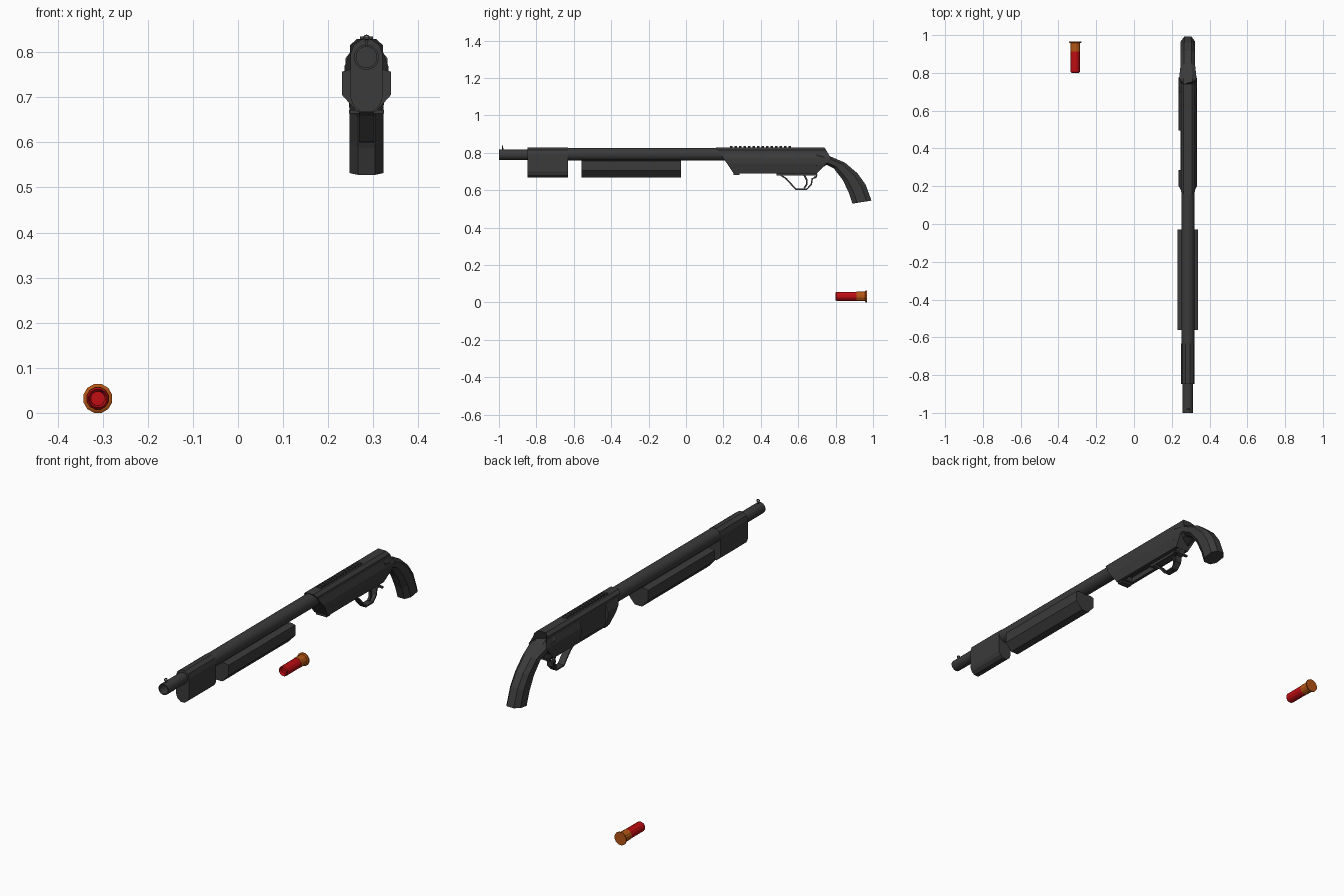
import bpy, bmesh, math
from mathutils import Vector

if "Cube" in bpy.data.objects:
    bpy.data.objects.remove(bpy.data.objects["Cube"])

CX = 0.285  # centre line of the gun


def material(name, rgb):
    m = bpy.data.materials.new(name)
    m.diffuse_color = (*rgb, 1)
    m.use_nodes = True
    m.node_tree.nodes["Principled BSDF"].inputs["Base Color"].default_value = m.diffuse_color
    return m


GUNMETAL = material("dark gunmetal", (0.043, 0.043, 0.043))
RED = material("shell red", (0.52, 0.004, 0.006))
BRASS = material("shell brass", (0.47, 0.095, 0.007))


def loft(name, rings, mat, closed=False, smooth=False):
    """Skin a list of equal-length rings; cap the ends unless closed."""
    bm = bmesh.new()
    rows = [[bm.verts.new(p) for p in r] for r in rings]
    n = len(rows[0])
    pairs = list(zip(rows, rows[1:])) + ([(rows[-1], rows[0])] if closed else [])
    for a, b in pairs:
        for i in range(n):
            j = (i + 1) % n
            bm.faces.new((a[i], a[j], b[j], b[i]))
    if not closed:
        bm.faces.new(rows[0])
        bm.faces.new(rows[-1])
    bmesh.ops.recalc_face_normals(bm, faces=bm.faces)
    me = bpy.data.meshes.new(name)
    bm.to_mesh(me)
    bm.free()
    me.materials.append(mat)
    ob = bpy.data.objects.new(name, me)
    bpy.context.collection.objects.link(ob)
    if smooth:
        bpy.ops.object.select_all(action='DESELECT')
        ob.select_set(True)
        bpy.context.view_layer.objects.active = ob
        bpy.ops.object.shade_smooth_by_angle(angle=math.radians(35))
    return ob


def lathe(name, x, z, profile, sides, mat, smooth=False):
    """Turn (radius, y) points about an axis along y."""
    rings = [[(x + r * math.sin(2 * math.pi * (i + .5) / sides), y,
               z + r * math.cos(2 * math.pi * (i + .5) / sides))
              for i in range(sides)] for r, y in profile]
    return loft(name, rings, mat, smooth=smooth)


def prism(name, half, front, rear, mat=GUNMETAL):
    """Extrude a mirrored (half width, z) section along y; ends may slant with z."""
    sec = [(CX + x, z) for x, z in half] + [(CX - x, z) for x, z in reversed(half)]
    return loft(name, [[(x, f(z) if callable(f) else f, z) for x, z in sec]
                       for f in (front, rear)], mat)


def box(name, hw, y0, y1, z0, z1):
    return prism(name, [(hw, z1), (hw, z0)], y0, y1)


def strip(name, path, hw, t):
    """Flat bar of half width hw and thickness t following a (y, z) path."""
    pts = [Vector(p) for p in path]
    rings = []
    for i, p in enumerate(pts):
        d = (pts[min(i + 1, len(pts) - 1)] - pts[max(i - 1, 0)]).normalized()
        n = Vector((-d.y, d.x)) * t / 2
        a, b = p + n, p - n
        rings.append([(CX - hw, *a), (CX + hw, *a), (CX + hw, *b), (CX - hw, *b)])
    return loft(name, rings, GUNMETAL)


def cut(target, cutter):
    m = target.modifiers.new("cut", 'BOOLEAN')
    m.operation, m.object, m.solver = 'DIFFERENCE', cutter, 'EXACT'
    cutter.hide_render = True
    cutter.hide_viewport = True


# Barrel with hollow muzzle, and the thicker sleeve behind it
lathe("barrel", CX, 0.789, [(.023, -.86), (.023, -1), (.028, -1), (.028, -.84)],
      16, GUNMETAL, True)
lathe("barrel_sleeve", CX, 0.792, [(.035, -.845), (.035, .26)], 16, GUNMETAL, True)

# Front sight: post and ring
box("front_sight_post", .002, -.985, -.977, .812, .826)
rings = []
for i in range(12):
    a = math.tau * i / 12
    rings.append([(CX + r * math.cos(a), y, .831 + r * math.sin(a))
                  for r, y in ((.005, -.984), (.008, -.984), (.008, -.978), (.005, -.978))])
loft("front_sight_ring", rings, GUNMETAL, closed=True)

# Front clamp block: capsule section around the barrel
arc = [math.radians(a) for a in (72, 36, 0)]
block = [(.036 * math.cos(a), .794 + .036 * math.sin(a)) for a in arc]
block += [(.036, .70), (.029, .681), (.012, .667)]
prism("front_block", block, -.848, -.632)

# Sliding fore-end
prism("fore_end", [(.036, .762), (.054, .757), (.054, .705), (.02, .667)], -.56, -.028)

# Receiver with slanted ends and side bulge
receiver = prism(
    "receiver",
    [(.022, .829), (.037, .815), (.037, .80), (.049, .768), (.049, .742), (.037, .69)],
    lambda z: .16 + (.829 - z) * .68,
    lambda z: .74 + (.829 - z) * .6 if z > .76 else .775 - (.768 - z) * .95)
# Ejection port on the left side
sec = [(CX - .037, .81), (CX - .08, .81), (CX - .08, .70), (CX - .037, .70)]
cut(receiver, loft("port_cutter", [[(x, y, z) for x, z in sec] for y in (.285, .495)], GUNMETAL))
# Loading port underneath
cut(receiver, box("loading_cutter", .021, .30, .47, .67, .715))
box("receiver_lip", .03, .255, .285, .681, .70)

# Top rail teeth
for i in range(14):
    y = .235 + i * .024
    box("rail_tooth", .014, y, y + .014, .826, .835)

# Pistol grip: octagonal loft between outer and inner curve
stations = [((.70, .815), (.69, .70), .047), ((.77, .781), (.752, .735), .047),
            ((.85, .747), (.79, .716), .039), ((.917, .69), (.837, .656), .038),
            ((.96, .63), (.87, .588), .038), ((.992, .544), (.89, .528), .038)]
rings = []
for o, n, hw in stations:
    o, n = Vector(o), Vector(n)
    half = [(.5, 0), (1, .25), (1, .75), (.5, 1)]
    half += [(-w, t) for w, t in reversed(half)]
    rings.append([(CX + w * hw, *o.lerp(n, t)) for w, t in half])
loft("pistol_grip", rings, GUNMETAL)

# Trigger group
box("trigger_housing", .019, .485, .70, .677, .70)
strip("trigger_guard", [(.50, .685), (.535, .662), (.588, .604), (.645, .604), (.67, .63),
                        (.675, .662), (.695, .668), (.70, .685)], .017, .008)
strip("trigger", [(.63, .685), (.645, .655), (.645, .63), (.632, .612)], .006, .009)
box("safety_button", .039, .685, .697, .664, .672)

# Shell: red hull with recessed crimp, brass base and rim
SX, SZ = -.311, .032
lathe("shell_hull", SX, SZ, [(.016, .815), (.018, .808), (.021, .80), (.025, .805), (.025, .915)],
      12, RED)
lathe("shell_base", SX, SZ, [(.0262, .912), (.0262, .962)], 12, BRASS)
lathe("shell_rim", SX, SZ, [(.028, .958), (.033, .961), (.033, .967)], 12, BRASS)
